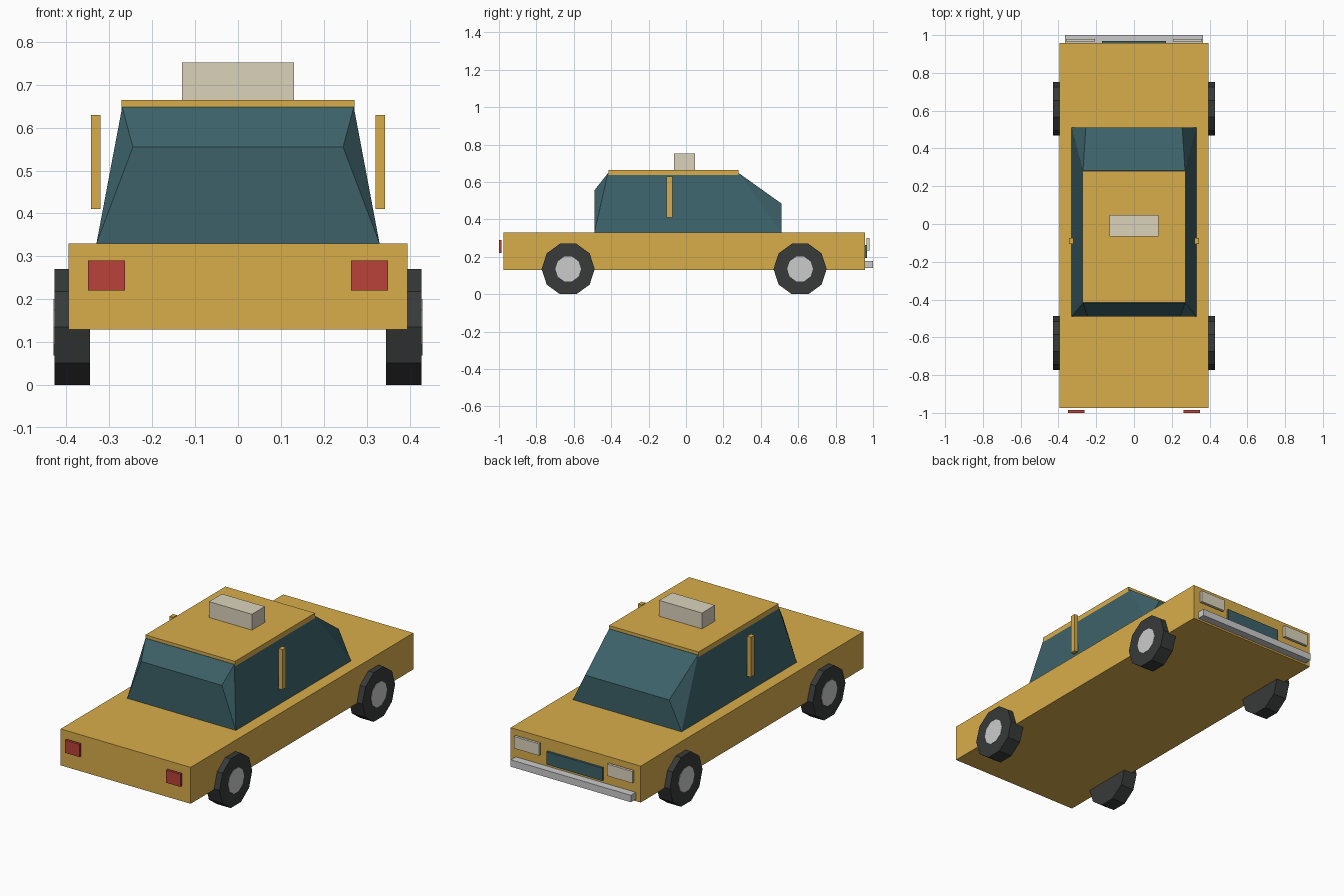
import bpy, bmesh, math
from mathutils import Matrix

if "Cube" in bpy.data.objects:
    bpy.data.objects.remove(bpy.data.objects["Cube"])


def material(name, rgb):
    m = bpy.data.materials.new(name)
    m.diffuse_color = (*rgb, 1)
    m.use_nodes = True
    m.node_tree.nodes["Principled BSDF"].inputs["Base Color"].default_value = m.diffuse_color
    return m


YELLOW = material("yellow_paint", (0.69, 0.42, 0.07))
GLASS = material("dark_glass", (0.045, 0.12, 0.14))
RED = material("red_lens", (0.485, 0.055, 0.04))
CREAM = material("cream_lens", (0.71, 0.65, 0.5))
RUBBER = material("rubber", (0.04, 0.042, 0.042))


def finish(name, bm, mat):
    bmesh.ops.recalc_face_normals(bm, faces=bm.faces)
    me = bpy.data.meshes.new(name)
    bm.to_mesh(me)
    bm.free()
    if mat:
        me.materials.append(mat)
    ob = bpy.data.objects.new(name, me)
    bpy.context.collection.objects.link(ob)
    return ob


def box(name, x, y, z, mat=None):
    """Box from (min, max) ranges."""
    bm = bmesh.new()
    bmesh.ops.create_cube(bm, size=1)
    for v in bm.verts:
        v.co = [(a + b) / 2 + c * (b - a) for (a, b), c in zip((x, y, z), v.co)]
    return finish(name, bm, mat)


def disc(name, side, x0, x1, y, z, r, mat=None):
    """Ten-sided cylinder along x, with a flat edge at the bottom."""
    bm = bmesh.new()
    place = (Matrix.Translation((side * (x0 + x1) / 2, y, z))
             @ Matrix.Rotation(math.pi / 2, 4, 'Y') @ Matrix.Rotation(math.pi / 2, 4, 'Z'))
    bmesh.ops.create_cone(bm, cap_ends=True, segments=10, radius1=r, radius2=r,
                          depth=x1 - x0, matrix=place)
    # keep a vertex pointing along y
    if min(v.co.z for v in bm.verts) < z - r * 0.99:
        bmesh.ops.rotate(bm, verts=bm.verts, cent=(0, y, z),
                         matrix=Matrix.Rotation(math.pi / 10, 3, 'X'))
    return finish(name, bm, mat)


# Lower body
box("body", (-0.395, 0.395), (-0.975, 0.957), (0.13, 0.33), YELLOW)

# Glass cabin: hull of (half width, y, z) corner stations
bm = bmesh.new()
for hx, y, z in [(0.33, -0.49, 0.33), (0.245, -0.49, 0.555), (0.27, -0.417, 0.648),
                 (0.27, 0.282, 0.648), (0.255, 0.51, 0.485), (0.33, 0.51, 0.33)]:
    for s in (-1, 1):
        bm.verts.new((s * hx, y, z))
bmesh.ops.convex_hull(bm, input=bm.verts)
bmesh.ops.dissolve_limit(bm, angle_limit=0.01, verts=bm.verts, edges=bm.edges)
finish("cabin", bm, GLASS)

# Roof and roof sign
box("roof", (-0.272, 0.272), (-0.415, 0.28), (0.628, 0.665), YELLOW)
box("roof_sign", (-0.13, 0.13), (-0.065, 0.047), (0.66, 0.752), CREAM)

# Rear-facing trim at +y
box("bumper", (-0.365, 0.365), (0.957, 1.0), (0.14, 0.178))
box("grille", (-0.17, 0.17), (0.957, 0.969), (0.193, 0.263), GLASS)

# Paired parts
for s, tag in ((-1, "left"), (1, "right")):
    def mx(a, b):
        return tuple(sorted((s * a, s * b)))
    box(f"door_pillar_{tag}", mx(0.32, 0.343), (-0.105, -0.073), (0.41, 0.63), YELLOW)
    box(f"tail_light_{tag}", mx(0.263, 0.35), (-1.0, -0.986), (0.22, 0.29), RED)
    box(f"headlight_{tag}", mx(0.207, 0.36), (0.965, 0.98), (0.235, 0.30), CREAM)
    for y, end in ((-0.63, "front"), (0.61, "back")):
        disc(f"{end}_tyre_{tag}", s, 0.345, 0.428, y, 0.135, 0.142, RUBBER)
        disc(f"{end}_hub_{tag}", s, 0.40, 0.43, y, 0.135, 0.069)
